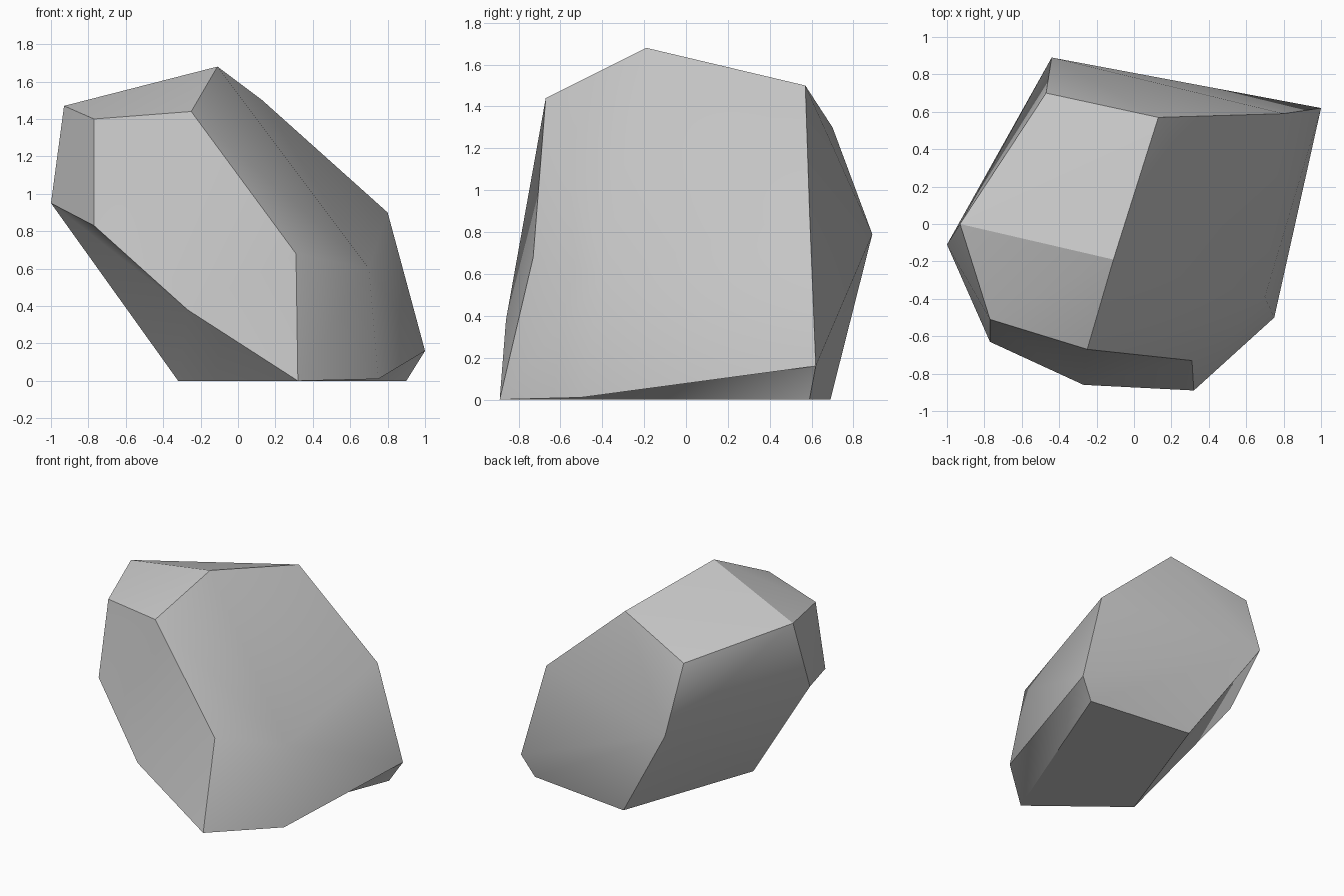
import bpy
import bmesh

cube = bpy.data.objects.get("Cube")
if cube:
    bpy.data.objects.remove(cube, do_unlink=True)

# Stone colour
stone = bpy.data.materials.new("stone_grey")
stone.use_nodes = True
grey = (0.56, 0.56, 0.56, 1)
stone.diffuse_color = grey
shader = stone.node_tree.nodes["Principled BSDF"]
shader.inputs["Base Color"].default_value = grey
shader.inputs["Roughness"].default_value = 0.9

# Corners of the boulder, each named by a letter
corners = {
    "A": (-.11, -.19, 1.68),   # peak
    "B": (-.93, 0, 1.47),
    "C": (-.77, -.51, 1.4),
    "D": (-.25, -.67, 1.44),
    "E": (.13, .57, 1.5),
    "F": (.8, .59, .9),
    "G": (1, .62, .16),
    "H": (.9, .59, 0),         # base
    "I": (.75, -.5, .01),
    "J": (.32, -.89, 0),
    "K": (-.32, -.38, 0),
    "S": (.06, .69, 0),
    "L": (-.27, -.86, .38),    # middle
    "M": (-.77, -.63, .83),
    "N": (-1, -.11, .95),
    "O": (.31, -.73, .68),
    "P": (-.44, .89, .79),
    "Q": (-.47, .7, 1.3),
    "R": (.7, -.39, .6),
}

# Broken facets: a hub corner and the crisp outline fanned around it
facets = {
    "top": ("B", "ABQE"),
    "front_slope": ("A", "ABCD"),
    "front": ("L", "CDOJLM"),
    "side": ("R", "ADOJIGFE"),
    "hollow_chip": ("G", "JIGH"),
    "back": ("P", "EFGHSPQ"),
    "far_side": ("P", "BNKSPQ"),
    "end": ("C", "BCMN"),
    "underside": ("L", "NMLJK"),
    "base": ("K", "JKSH"),
}

# Boulder: fanned facets, softly shaded inside and crisp at their outlines
bm = bmesh.new()
vert = {key: bm.verts.new(co) for key, co in corners.items()}
outlines = []
for hub, ring in facets.values():
    for a, b in zip(ring, ring[1:] + ring[0]):
        outlines.append((vert[a], vert[b]))
        if hub not in (a, b):
            bm.faces.new((vert[hub], vert[a], vert[b])).smooth = True
bmesh.ops.recalc_face_normals(bm, faces=bm.faces[:])
for pair in outlines:
    bm.edges.get(pair).smooth = False

mesh = bpy.data.meshes.new("boulder")
bm.to_mesh(mesh)
bm.free()
mesh.materials.append(stone)
boulder = bpy.data.objects.new("boulder", mesh)
bpy.context.collection.objects.link(boulder)
